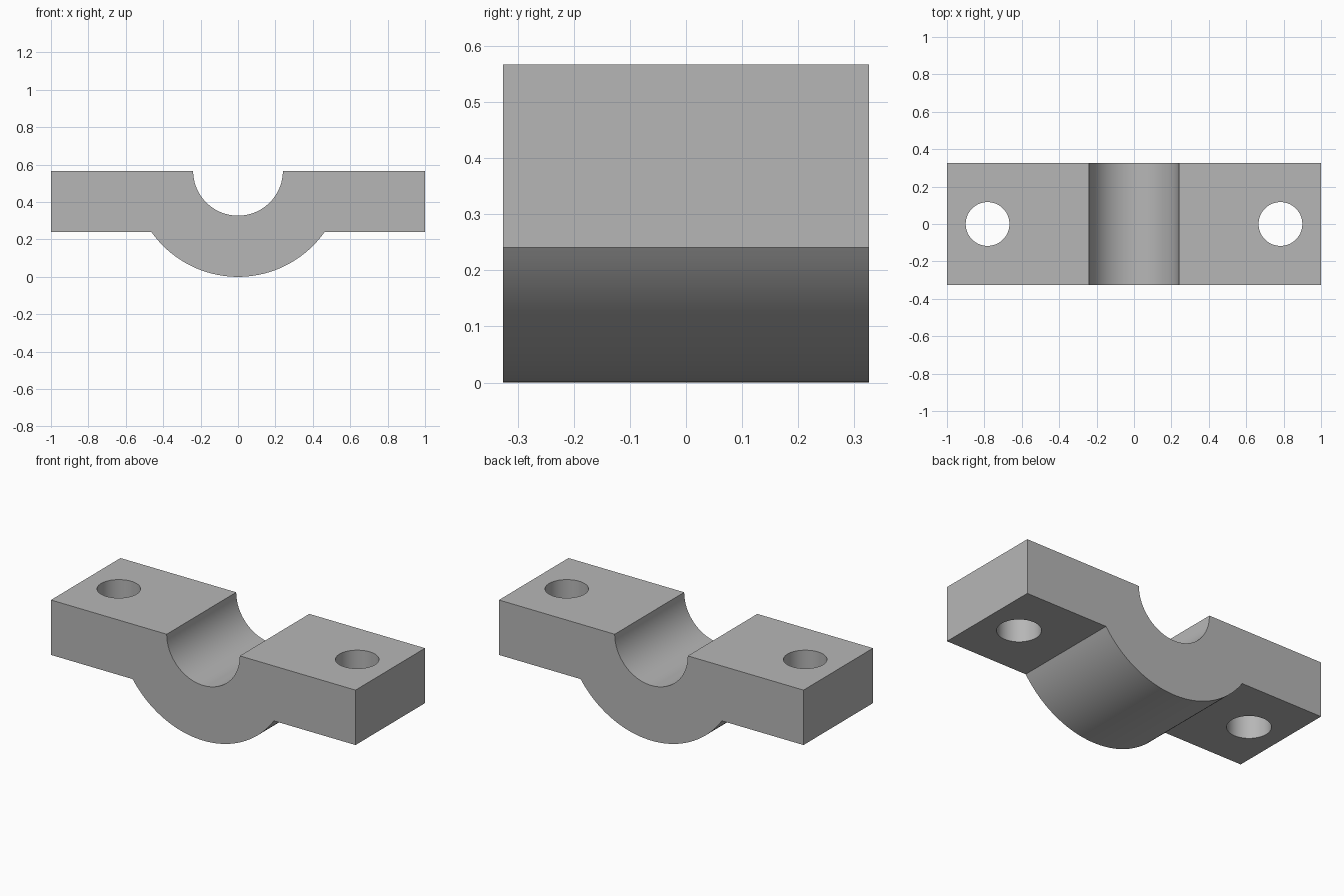
import bpy, bmesh, math

cube = bpy.data.objects.get("Cube")
if cube:
    bpy.data.objects.remove(cube, do_unlink=True)

TOP = 0.567          # height of the split plane and both arc centres
FLANGE = 0.241       # underside of the flanges
HALF_Y = 0.326
BORE_R = 0.24
HOLE_X, HOLE_R = 0.783, 0.117

grey = bpy.data.materials.new("plain grey")
grey.use_nodes = True
colour = (0.47, 0.47, 0.47, 1)
grey.diffuse_color = colour
grey.node_tree.nodes["Principled BSDF"].inputs["Base Color"].default_value = colour


def arc(radius, start, end, steps):
    """Points on an arc around the split-plane centre."""
    angles = [start + (end - start) * i / steps for i in range(steps + 1)]
    return [(radius * math.cos(a), TOP + radius * math.sin(a)) for a in angles]


# Bearing cap: side profile extruded from front to back
rim = math.asin((TOP - FLANGE) / TOP)
profile = [(-1, TOP), (-1, FLANGE)]
profile += arc(TOP, math.pi + rim, 2 * math.pi - rim, 48)
profile += [(1, FLANGE), (1, TOP)]
profile += arc(BORE_R, 2 * math.pi, math.pi, 48)

bm = bmesh.new()
face = bm.faces.new([bm.verts.new((x, -HALF_Y, z)) for x, z in profile])
grown = bmesh.ops.extrude_face_region(bm, geom=[face])["geom"]
bmesh.ops.translate(bm, vec=(0, 2 * HALF_Y, 0),
                    verts=[v for v in grown if isinstance(v, bmesh.types.BMVert)])
bmesh.ops.recalc_face_normals(bm, faces=bm.faces)
mesh = bpy.data.meshes.new("bearing_cap")
bm.to_mesh(mesh)
bm.free()
mesh.materials.append(grey)
cap = bpy.data.objects.new("bearing_cap", mesh)
bpy.context.collection.objects.link(cap)

# Bolt holes through both flanges
for side, x in (("left", HOLE_X), ("right", -HOLE_X)):
    bpy.ops.mesh.primitive_cylinder_add(vertices=64, radius=HOLE_R, depth=1,
                                        location=(x, 0, TOP - 0.15))
    cutter = bpy.context.object
    cutter.name = side + "_bolt_hole_cutter"
    cutter.hide_render = True
    cutter.data.materials.append(grey)
    cut = cap.modifiers.new(side + "_bolt_hole", 'BOOLEAN')
    cut.operation = 'DIFFERENCE'
    cut.solver = 'EXACT'
    cut.object = cutter
    bpy.ops.object.select_all(action='DESELECT')
    cap.select_set(True)
    bpy.context.view_layer.objects.active = cap
    bpy.ops.object.modifier_apply(modifier=cut.name)
    bpy.data.objects.remove(cutter, do_unlink=True)

# Smooth bore, belly and holes, with crisp edges
bpy.ops.object.shade_smooth_by_angle(angle=math.radians(30))
